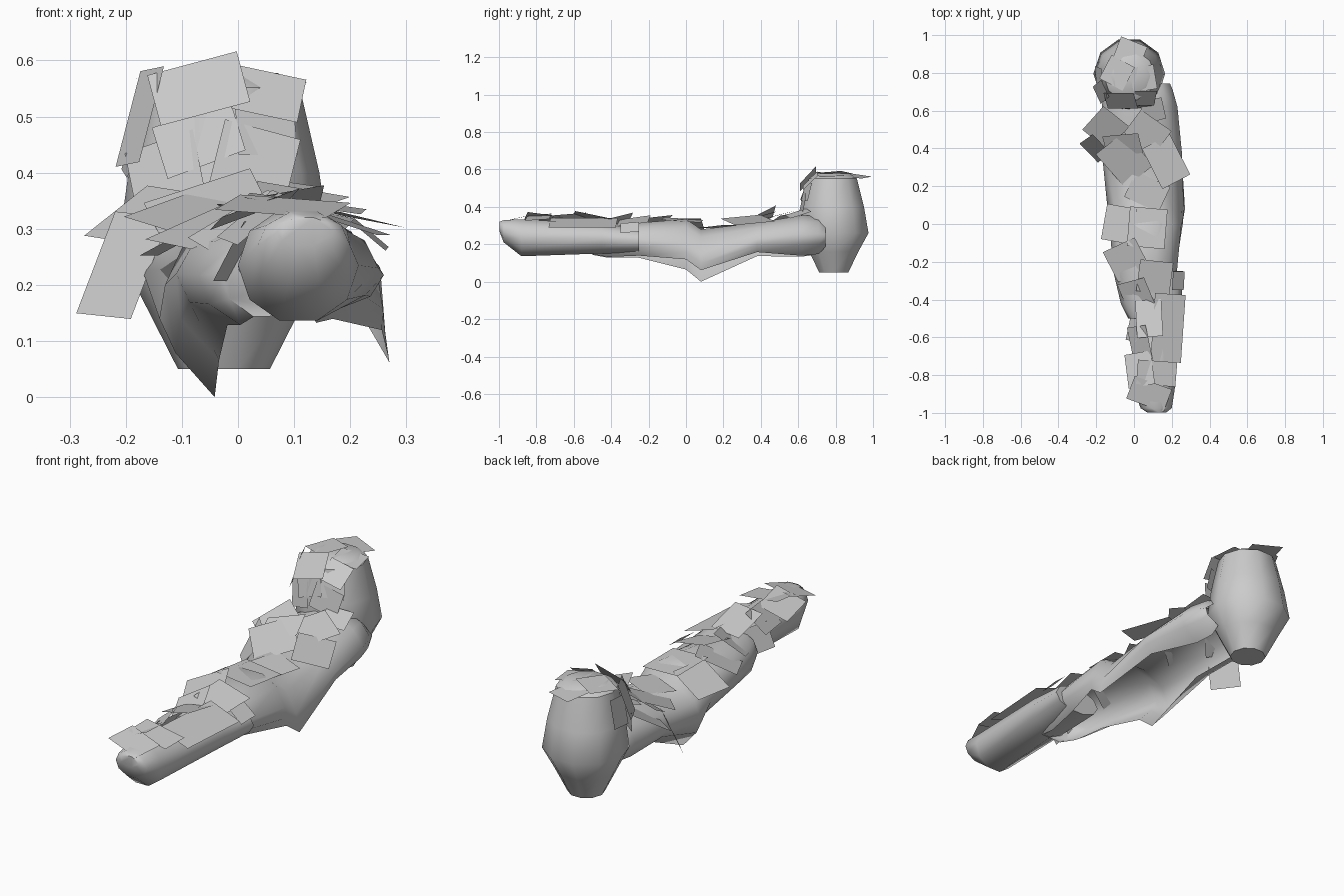
import bpy, bmesh, math
from mathutils import Matrix, Vector, Euler


def finish(name, bm, angle=None):
    me = bpy.data.meshes.new(name)
    if angle:
        bmesh.ops.recalc_face_normals(bm, faces=bm.faces)
    bm.to_mesh(me)
    bm.free()
    ob = bpy.data.objects.new(name, me)
    bpy.context.collection.objects.link(ob)
    if angle:
        bpy.ops.object.select_all(action='DESELECT')
        bpy.context.view_layer.objects.active = ob
        ob.select_set(True)
        bpy.ops.object.shade_smooth_by_angle(angle=math.radians(angle))


def skin(name, loops, angle=65, is_open=False):
    """Join rings of equal point count; open shells keep a gap underneath."""
    bm = bmesh.new()
    rings = [[bm.verts.new(p) for p in loop] for loop in loops]
    n = len(rings[0])
    for a, b in zip(rings, rings[1:]):
        for i in range(n - 1 if is_open else n):
            j = (i + 1) % n
            bm.faces.new((a[i], a[j], b[j], b[i]))
    bm.faces.new(rings[0][::-1])
    if not is_open:
        bm.faces.new(rings[-1])
    finish(name, bm, angle)


# Cross-sections: plain oval, or a shell open below with two pointed feet
OVAL = [(math.cos(math.tau * i / 10), 0.5 + 0.52 * math.sin(math.tau * i / 10)) for i in range(10)]
SHELL = [(.55, .04), (.93, .3), (1, .55), (.72, .85), (.3, 1), (-.3, 1),
         (-.8, .82), (-1, .5), (-.86, .22), (-.45, .02)]
FEET = [(1, .22), (.97, .35), (.92, .52), (.68, .85), (.3, 1), (-.3, 1),
        (-.8, .82), (-1, .5), (-.86, .28), (-.52, 0)]


def section(y, x0, x1, z0, z1, a=SHELL, b=FEET, mix=0):
    return [((x0 + x1) / 2 + (u + (s - u) * mix) * (x1 - x0) / 2, y,
             z0 + (v + (t - v) * mix) * (z1 - z0)) for (u, v), (s, t) in zip(a, b)]


# Fallen log: a rounded front length inside a hollow back length
skin("log_front", [section(*r, a=OVAL) for r in (
    (-.998, .07, .17, .27, .32), (-.975, .035, .2, .21, .33), (-.88, .0, .215, .135, .335),
    (-.45, .0, .25, .15, .31), (-.25, .01, .26, .155, .28))])
skin("log_back", [section(*r[:5], mix=r[5]) for r in (
    (-.5, -.03, .18, .14, .3, 0), (-.42, -.07, .2, .125, .31, 0), (-.25, -.11, .23, .125, .315, .2),
    (0, -.13, .265, .065, .335, .9), (.08, -.14, .27, 0, .28, 1),
    (.38, -.17, .262, .135, .315, .5), (.62, -.17, .23, .13, .355, 0),
    (.71, -.16, .205, .14, .35, 0), (.745, -.14, .19, .18, .31, 0))], is_open=True)


def lathe(profile):
    return [[(-.025 + r * math.cos(math.tau * i / 10), y + r * math.sin(math.tau * i / 10), z)
             for i in range(10)] for z, r, y in profile]


# Upright stump: tapered foot and a crown flaring over it
skin("stump", lathe(((.05, .082, .79), (.16, .138, .79), (.26, .19, .795), (.4, .17, .79),
                     (.552, .135, .785), (.578, .095, .785))), 38)


def cards(name, specs):
    """Flat moss squares: x, y, z, width, length, tilts about x, y, z in degrees."""
    bm = bmesh.new()
    for x, y, z, w, l, *rot in specs:
        m = (Matrix.Translation(Vector((x, y, z)))
             @ Euler([math.radians(a) for a in rot]).to_matrix().to_4x4()
             @ Matrix.Diagonal((w, l, 1, 1)))
        bmesh.ops.create_grid(bm, x_segments=1, y_segments=1, size=.5, matrix=m)
    finish(name, bm)


# Moss along the front of the log
cards("log_moss_front", [
    (.08, -.9, .34, .21, .13, 12, 4, -20),
    (.12, -.79, .345, .21, .13, 4, 8, -4),
    (.18, -.55, .315, .17, .36, 0, 18, -4),
    (.03, -.77, .335, .15, .18, -8, -20, 10),
    (.03, -.63, .32, .13, .18, 6, -40, 8),
    (.0, -.54, .26, .12, .16, 0, -62, -12),
    (.08, -.5, .345, .14, .2, -12, -10, 5),
    (.01, -.37, .31, .17, .15, 15, -30, 15),
    (.11, -.28, .325, .18, .17, 8, 12, -6),
    (.235, -.3, .29, .08, .1, 5, 40, 0),
    (-.04, -.19, .31, .2, .18, 6, -22, 25),
])

# Moss along the back of the log
cards("log_moss_back", [
    (.07, -.02, .33, .2, .21, -4, 4, -5),
    (-.08, .0, .295, .18, .19, 0, -28, -10),
    (.07, .17, .295, .2, .15, 6, 0, -25),
    (-.05, .34, .325, .2, .24, 12, -16, 38),
    (-.14, .5, .32, .19, .2, 8, -28, 48),
    (-.205, .4, .235, .2, .14, 10, -65, 35),
    (.06, .47, .35, .2, .2, 12, 8, -35),
    (.17, .33, .33, .17, .24, 5, 12, 28),
    (-.06, .42, .35, .2, .12, 28, -18, 5),
    (.1, .6, .365, .12, .12, 18, 8, 15),
])

# Moss on the stump face, side and top
cards("stump_moss", [
    (-.07, .652, .55, .165, .125, 48, -15, 0),
    (.055, .665, .54, .12, .11, 45, 12, 0),
    (-.13, .655, .4, .14, .12, 78, -18, -25),
    (.03, .625, .42, .14, .12, 80, 15, 5),
    (-.07, .64, .46, .15, .1, 75, -20, -10),
    (.05, .645, .48, .11, .1, 76, 0, 18),
    (-.175, .7, .5, .1, .18, 72, -5, -65),
    (-.185, .77, .46, .12, .13, 75, 8, -85),
    (-.02, .91, .565, .15, .12, -8, 4, -22),
    (-.09, .8, .58, .14, .14, 4, -6, -28),
    (.05, .77, .572, .13, .13, 3, 8, 10),
])
